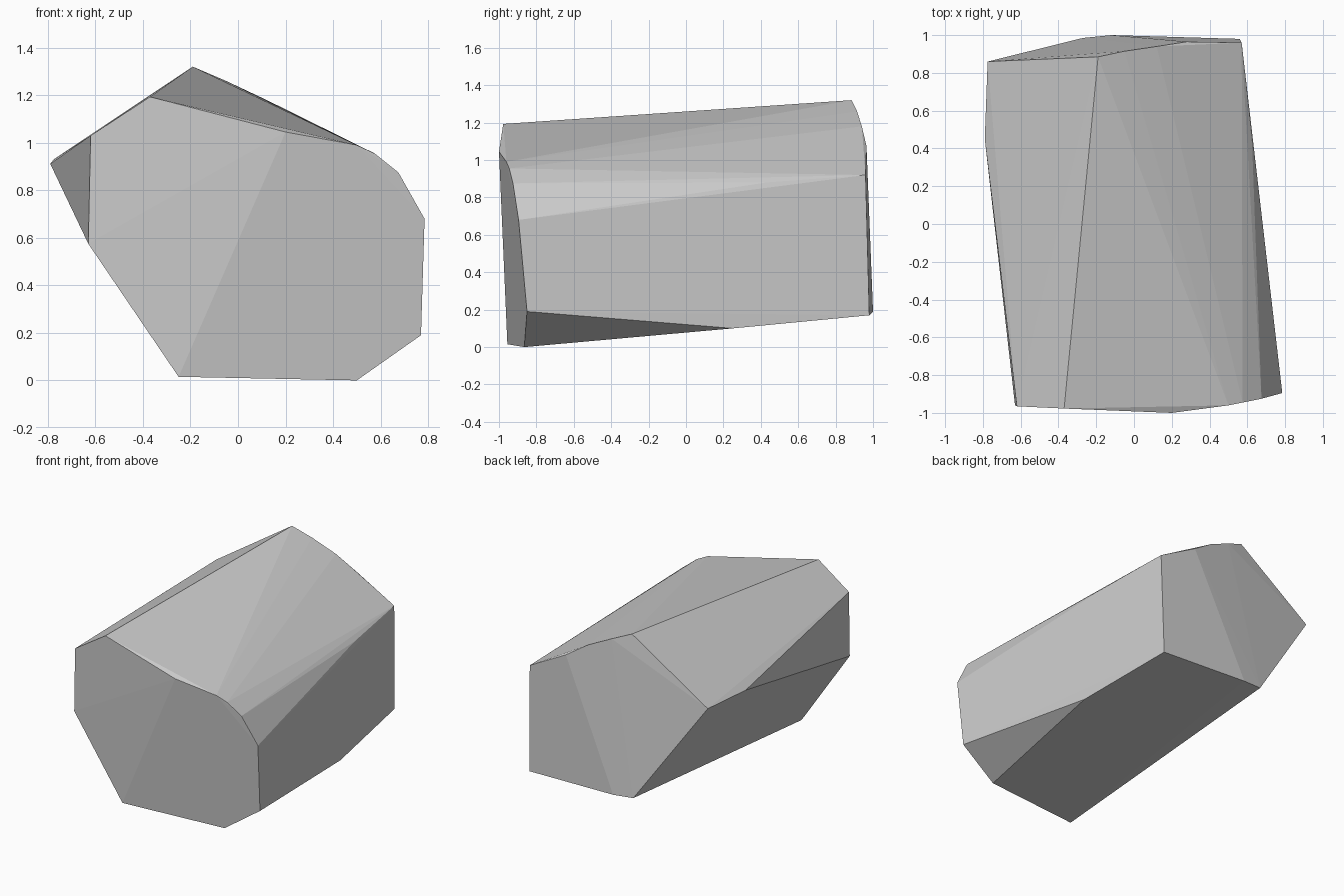
import bpy, bmesh

# Faceted boulder: a front rim and a back rim, skinned by a convex hull
front_rim = [
    (-0.62, -0.965, 1.03), (-0.63, -0.96, 0.575), (-0.25, -0.955, 0.015),
    (0.50, -0.865, 0.0), (0.77, -0.85, 0.19), (0.785, -0.895, 0.68),
    (0.675, -0.925, 0.875), (0.575, -0.945, 0.955), (0.50, -0.96, 0.99),
    (0.20, -1.0, 1.045), (-0.37, -0.977, 1.193),
]
back_rim = [
    (-0.775, 0.86, 0.93), (-0.27, 0.985, 0.20), (-0.12, 1.0, 0.19),
    (0.56, 0.98, 0.17), (0.57, 0.96, 0.92), (0.28, 0.965, 1.075),
    (0.12, 0.94, 1.18), (-0.05, 0.915, 1.26), (-0.19, 0.885, 1.32),
]
# Corners along the sides
side_corners = [(-0.79, 0.45, 0.911), (0.64, 0.25, 0.10), (0.625, 0.43, 0.88)]

bm = bmesh.new()
for p in front_rim + back_rim + side_corners:
    bm.verts.new(p)
hull = bmesh.ops.convex_hull(bm, input=bm.verts[:])
loose = [v for v in bm.verts if not v.link_faces]
if loose:
    bmesh.ops.delete(bm, geom=loose, context='VERTS')
bmesh.ops.recalc_face_normals(bm, faces=bm.faces[:])

mesh = bpy.data.meshes.new("boulder")
bm.to_mesh(mesh)
bm.free()

# Single stone colour
stone = bpy.data.materials.new("stone grey")
stone.diffuse_color = (0.6, 0.6, 0.6, 1.0)
mesh.materials.append(stone)

boulder = bpy.data.objects.new("boulder", mesh)
bpy.context.collection.objects.link(boulder)
